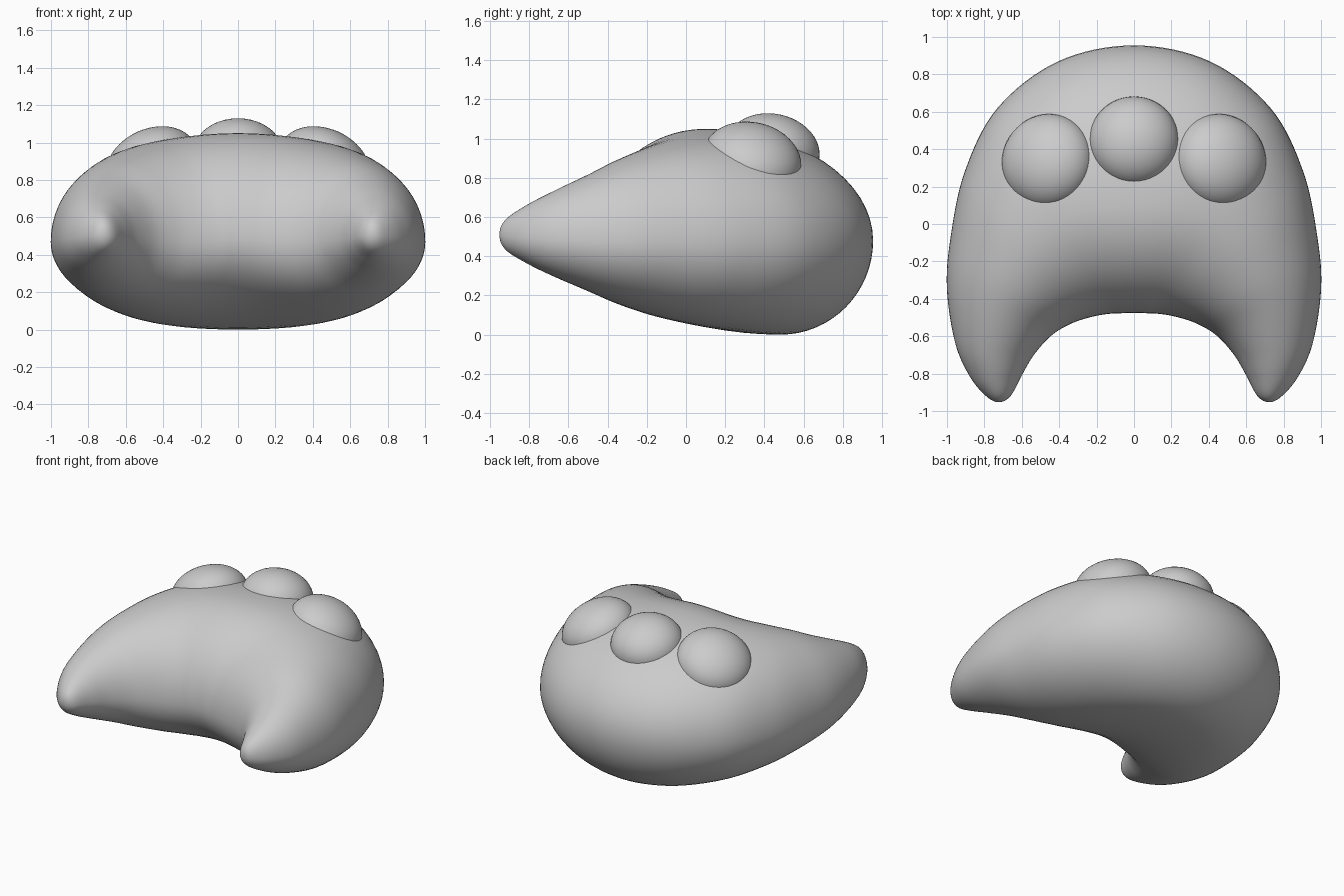
import bpy, bmesh, math
from mathutils import Vector

if "Cube" in bpy.data.objects:
    bpy.data.objects.remove(bpy.data.objects["Cube"])

grey = bpy.data.materials.new("plain_grey")
grey.diffuse_color = (0.6, 0.6, 0.6, 1)
grey.use_nodes = True
grey.node_tree.nodes["Principled BSDF"].inputs["Base Color"].default_value = grey.diffuse_color


def finish(obj):
    obj.data.materials.append(grey)
    for p in obj.data.polygons:
        p.use_smooth = True


# Crescent sections, tip to middle: outer x, y, inner x, y, bottom z, widest z, top z
HALF = [
    (0.72, -0.952, 0.72, -0.952, 0.51, 0.51, 0.51),
    (0.785, -0.925, 0.66, -0.92, 0.435, 0.50, 0.585),
    (0.875, -0.82, 0.60, -0.81, 0.365, 0.49, 0.66),
    (0.955, -0.64, 0.535, -0.70, 0.295, 0.48, 0.735),
    (1.00, -0.35, 0.44, -0.595, 0.215, 0.47, 0.825),
    (0.982, -0.08, 0.33, -0.53, 0.15, 0.47, 0.90),
    (0.905, 0.28, 0.22, -0.495, 0.09, 0.47, 0.965),
    (0.73, 0.62, 0.13, -0.48, 0.045, 0.475, 1.01),
    (0.405, 0.87, 0.06, -0.477, 0.012, 0.48, 1.04),
    (0.00, 0.955, 0.00, -0.475, 0.00, 0.48, 1.05),
]


def mirror(r):
    return (-r[0], r[1], -r[2], *r[3:])


def through_tip(r):
    # continues a section past the tip so the end comes out round
    return (r[2], r[3], r[0], r[1], r[6], r[5], r[4])


def spline(a, b, c, d, t):
    return [0.5 * (2*q + (r-p)*t + (2*p-5*q+4*r-s)*t*t + (3*q-p-3*r+s)*t**3)
            for p, q, r, s in zip(a, b, c, d)]


def build_body(steps=8, sides=64):
    rows = HALF + [mirror(r) for r in HALF[-2::-1]]
    n = len(rows)
    rows = [through_tip(rows[1])] + rows + [through_tip(rows[-2])]
    sections = [spline(*rows[i:i+4], k / steps)
                for i in range(n - 1) for k in range(steps)][1:]
    bm = bmesh.new()
    rings = []
    for ox, oy, ix, iy, lo, mid, hi in sections:
        outer, inner = Vector((ox, oy)), Vector((ix, iy))
        # the mid body leans: crest toward the front, belly toward the back
        lean = max(0, 1 - ((ox + ix) / 2 / 0.75) ** 2) ** 2
        ring = []
        for j in range(sides):
            a = 2 * math.pi * j / sides
            c, s = math.cos(a), math.sin(a)
            peak = 0.5 - 0.1 * lean if s > 0 else 0.5 + 0.17 * lean
            t = peak + c * ((1 - peak) if c > 0 else peak)
            p = inner.lerp(outer, t)
            z = mid + s * ((hi - mid) if s > 0 else (mid - lo))
            ring.append(bm.verts.new((p.x, p.y, z)))
        rings.append(ring)
    for r0, r1 in zip(rings, rings[1:]):
        for j in range(sides):
            k = (j + 1) % sides
            bm.faces.new((r0[j], r0[k], r1[k], r1[j]))
    # rounded tips
    for ring, x in ((rings[0], 0.72), (rings[-1], -0.72)):
        tip = bm.verts.new((x, -0.952, 0.51))
        for j in range(sides):
            bm.faces.new((tip, ring[j], ring[(j + 1) % sides]))
    bmesh.ops.recalc_face_normals(bm, faces=bm.faces)
    me = bpy.data.meshes.new("crescent_body")
    bm.to_mesh(me)
    bm.free()
    obj = bpy.data.objects.new("crescent_body", me)
    bpy.context.collection.objects.link(obj)
    finish(obj)


# Slightly flattened domes sunk into the top, each facing along the surface
def dome(name, loc, facing, radius, height):
    bpy.ops.mesh.primitive_uv_sphere_add(segments=48, ring_count=24, radius=1, location=loc)
    obj = bpy.context.object
    obj.name = name
    obj.scale = (radius, radius, height)
    obj.rotation_euler = Vector(facing).to_track_quat('Z', 'Y').to_euler()
    finish(obj)


build_body()
dome("middle_dome", (0, 0.442, 0.94), (0, 0.21, 1), 0.242, 0.187)
for side, sx in (("right", 1), ("left", -1)):
    dome(side + "_dome", (sx * 0.462, 0.335, 0.885), (sx * 0.47, 0.22, 1), 0.256, 0.185)
